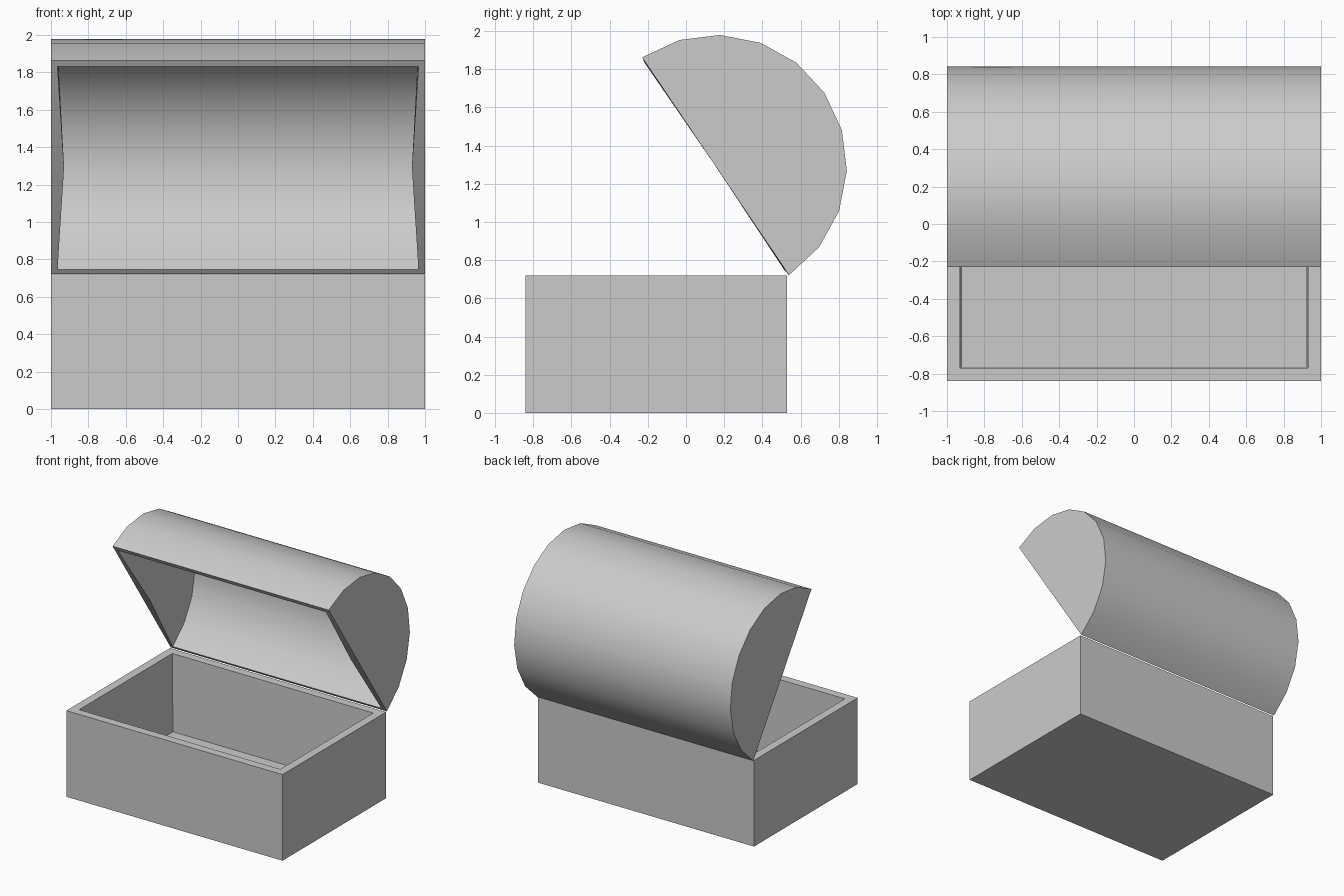
import bpy, bmesh
from math import sin, cos, radians
from mathutils import Vector

if "Cube" in bpy.data.objects:
    bpy.data.objects.remove(bpy.data.objects["Cube"])


def material(name, g):
    m = bpy.data.materials.new(name)
    m.diffuse_color = (g, g, g, 1)
    m.use_nodes = True
    m.node_tree.nodes["Principled BSDF"].inputs["Base Color"].default_value = m.diffuse_color
    return m


LIGHT, DARK = material("light_grey", 0.8), material("dark_grey", 0.65)


def finish(bm, name):
    bmesh.ops.remove_doubles(bm, verts=bm.verts, dist=1e-5)
    bmesh.ops.recalc_face_normals(bm, faces=bm.faces)
    me = bpy.data.meshes.new(name)
    bm.to_mesh(me)
    bm.free()
    me.materials.append(LIGHT)
    me.materials.append(DARK)
    ob = bpy.data.objects.new(name, me)
    bpy.context.collection.objects.link(ob)
    return ob


def panel(bm, a, b, c, d, nu=4, nv=4, dark=None):
    """Grid of quads between four corners; one cell may be dark."""
    a, b, c, d = map(Vector, (a, b, c, d))

    def at(u, v):
        return bm.verts.new(a.lerp(b, u / nu).lerp(d.lerp(c, u / nu), v / nv))
    for i in range(nu):
        for j in range(nv):
            f = bm.faces.new([at(i, j), at(i + 1, j), at(i + 1, j + 1), at(i, j + 1)])
            f.material_index = int((i, j) == dark)


def loop(x, y0, y1, z):
    return [(-x, y0, z), (x, y0, z), (x, y1, z), (-x, y1, z)]


# Open chest box: outer walls, inner walls, rim and floors
Y0, Y1, H = -0.84, 0.53, 0.72
bm = bmesh.new()
ob_lo, ob_hi = loop(1, Y0, Y1, 0), loop(1, Y0, Y1, H)
in_lo, in_hi = loop(0.92, -0.765, 0.455, 0.07), loop(0.93, -0.77, 0.46, H)
outer_dark = [(0, 1), (0, 1), (3, 2), (0, 1)]
inner_dark = [None, None, (2, 3), None]
for k in range(4):
    n = (k + 1) % 4
    panel(bm, ob_lo[k], ob_lo[n], ob_hi[n], ob_hi[k], dark=outer_dark[k])
    panel(bm, in_lo[k], in_lo[n], in_hi[n], in_hi[k], dark=inner_dark[k])
    panel(bm, ob_hi[k], ob_hi[n], in_hi[n], in_hi[k], nv=1)
panel(bm, *ob_lo, dark=(0, 2))
panel(bm, *in_lo)
finish(bm, "chest_box")

# Open half-barrel lid: ten-sided arc with fanned end caps, hollow inside
SEG, R, CY, CZ, START = 10, 0.688, 0.155, 1.292, -56
T = 0.035
bm = bmesh.new()


def ring(x, inset):
    pts = []
    for i in range(SEG + 1):
        a = radians(START + 18 * i)
        # the inset of the two end points follows the neighbouring strip
        b = a + radians(9 if i == 0 else -9 if i == SEG else 0)
        pts.append(bm.verts.new((x, CY + R * cos(a) - inset * cos(b),
                                 CZ + R * sin(a) - inset * sin(b))))
    return pts


shells = {}
for x, cx, inset in ((1, 1, 0), (1 - T, 1 - 2 * T, T)):
    rings = [ring(s * x, inset) for s in (-1, 1)]
    mids = [bm.verts.new((s * cx, CY, CZ)) for s in (-1, 1)]
    shells[inset] = rings, mids
    for i in range(SEG):
        bm.faces.new([rings[0][i], rings[1][i], rings[1][i + 1], rings[0][i + 1]])
        for r, m in zip(rings, mids):
            bm.faces.new([m, r[i], r[i + 1]]).material_index = 1
# Lid rim
(o, om), (n, nm) = shells[0], shells[T]
for e in (0, SEG):
    bm.faces.new([o[0][e], o[1][e], n[1][e], n[0][e]])
    for s in (0, 1):
        bm.faces.new([o[s][e], om[s], nm[s], n[s][e]])
lid = finish(bm, "chest_lid")
bpy.context.view_layer.objects.active = lid
lid.select_set(True)
bpy.ops.object.shade_smooth_by_angle(angle=radians(30))
